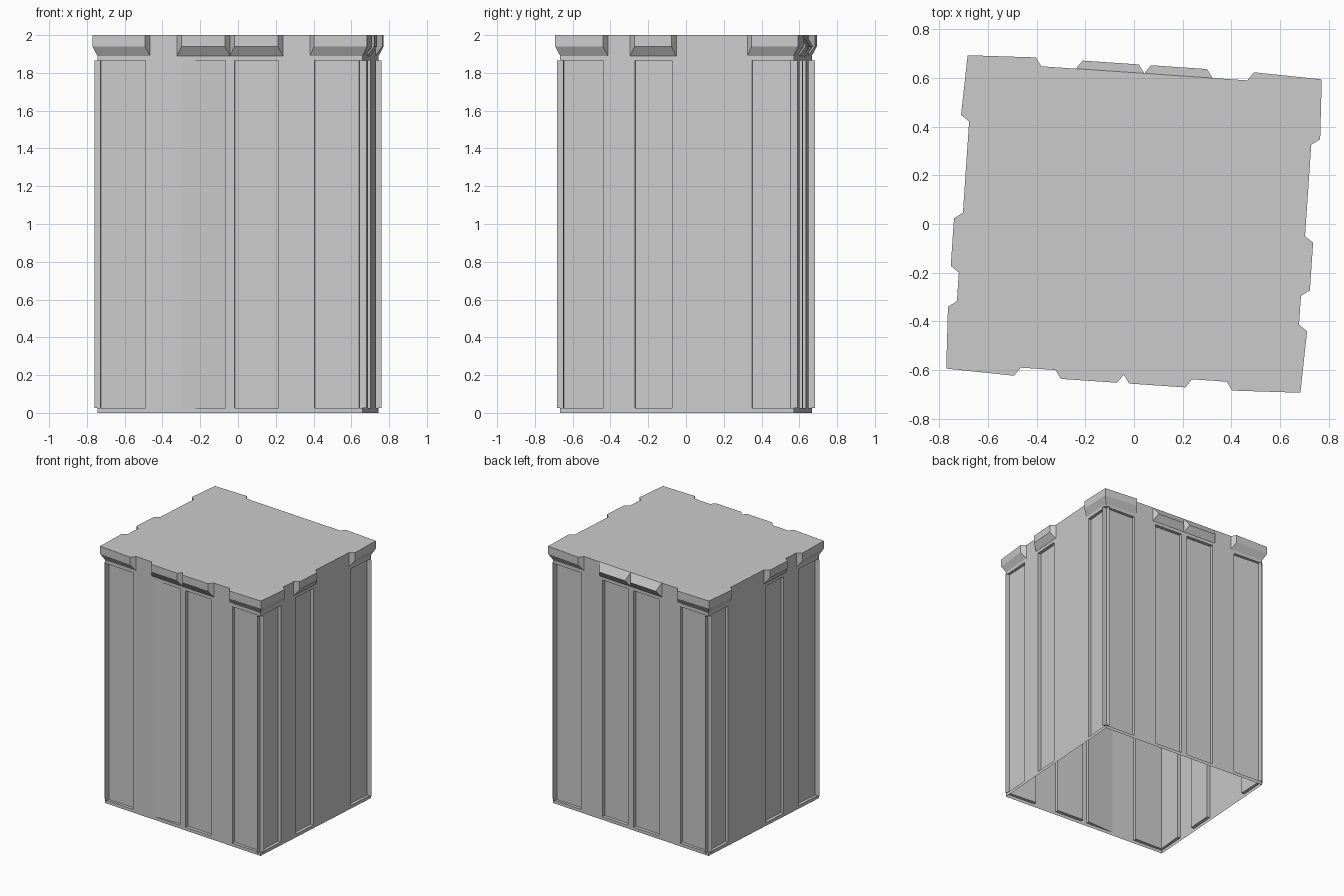
import bpy
import bmesh
import math
from mathutils import Matrix, Vector

HALF_W, HALF_D, HEIGHT = 0.704, 0.62, 2.0
TURN = math.radians(-3.9)
INSET, RECESS, OUTSET = 0.025, 0.025, 0.035
BAND_Z, LIP_Z = 1.89, 1.94

cube = bpy.data.objects.get("Cube")
if cube:
    bpy.data.objects.remove(cube, do_unlink=True)

stone = bpy.data.materials.new("light_grey")
stone.use_nodes = True
colour = (0.6, 0.6, 0.6, 1)
stone.diffuse_color = colour
stone.node_tree.nodes["Principled BSDF"].inputs["Base Color"].default_value = colour


class Side:
    """One wall; u runs left to right when seen from outside."""

    def __init__(self, quarter, length, dist, spans):
        self.turn = Matrix.Rotation(quarter * math.pi / 2 + TURN, 3, 'Z')
        self.length, self.dist, self.spans = length, dist, spans

    def corner(self, u):
        return abs(abs(u) - self.length) < 0.001

    def point(self, u, z, off):
        # corner points move along the diagonal
        if self.corner(u):
            off *= math.sqrt(0.5)
            u += math.copysign(off, u)
        return self.turn @ Vector((u, -self.dist - off, z))

    def loop(self, a, b, z0, z1, off_a=0.0, off_b=None):
        off_b = off_a if off_b is None else off_b
        return [self.point(a, z0, off_a), self.point(b, z0, off_b),
                self.point(b, z1, off_b), self.point(a, z1, off_a)]

    def inner(self, a, b):
        return (a if self.corner(a) else a + INSET,
                b if self.corner(b) else b - INSET)


def face(bm, points):
    bm.faces.new([bm.verts.new(p) for p in points])


def bridge(bm, outer, inner, skip):
    for i in range(4):
        if i not in skip:
            j = (i + 1) % 4
            face(bm, [outer[i], outer[j], inner[j], inner[i]])


def finish(bm, name):
    bmesh.ops.remove_doubles(bm, verts=bm.verts, dist=0.0005)
    mesh = bpy.data.meshes.new(name)
    bm.to_mesh(mesh)
    bm.free()
    mesh.materials.append(stone)
    bpy.context.collection.objects.link(bpy.data.objects.new(name, mesh))


# Bay layout on each wall
long_bays = [(-HALF_W, -0.424), (-0.281, 0), (0, 0.281), (0.424, HALF_W)]
short_bays = [(-HALF_D, -0.366), (-0.248, -0.002), (0.374, HALF_D)]
flipped = [(-b, -a) for a, b in reversed(short_bays)]
front = Side(0, HALF_W, HALF_D, long_bays)
right = Side(1, HALF_D, HALF_W, short_bays)
back = Side(2, HALF_W, HALF_D, long_bays)
left = Side(3, HALF_D, HALF_W, flipped)

walls, cornice = bmesh.new(), bmesh.new()
for side in (front, right, back, left):
    for n, (a, b) in enumerate(side.spans):
        skip = [i for i, u in ((1, b), (3, a)) if side.corner(u)]
        a2, b2 = side.inner(a, b)

        # Recessed panel; one front panel slants in from its left edge
        slant = side is front and n == 1
        rim = side.loop(a2, b2, INSET, BAND_Z - INSET)
        panel = side.loop(a2, b2, INSET, BAND_Z - INSET,
                          0.0 if slant else -RECESS, -RECESS)
        bridge(walls, side.loop(a, b, 0, BAND_Z), rim, skip)
        bridge(walls, rim, panel, skip)
        face(walls, panel)

        # Cornice block; the middle back pair come to a ridge
        ridge = side is back and n in (1, 2)
        top = LIP_Z + 0.002 if ridge else HEIGHT
        lip = side.loop(a2, b2, LIP_Z, top, OUTSET)
        bridge(cornice, side.loop(a, b, BAND_Z, HEIGHT), lip, skip)
        face(cornice, lip)

    # Plain wall between bays
    for (_, a), (b, _) in zip(side.spans, side.spans[1:]):
        if b - a > 0.01:
            face(walls, side.loop(a, b, 0, HEIGHT))

finish(walls, "panelled_walls")
finish(cornice, "cornice_blocks")

# Flat roof; the underside stays open
roof = bmesh.new()
face(roof, [s.point(-s.length, HEIGHT, 0) for s in (front, right, back, left)])
finish(roof, "flat_roof")
